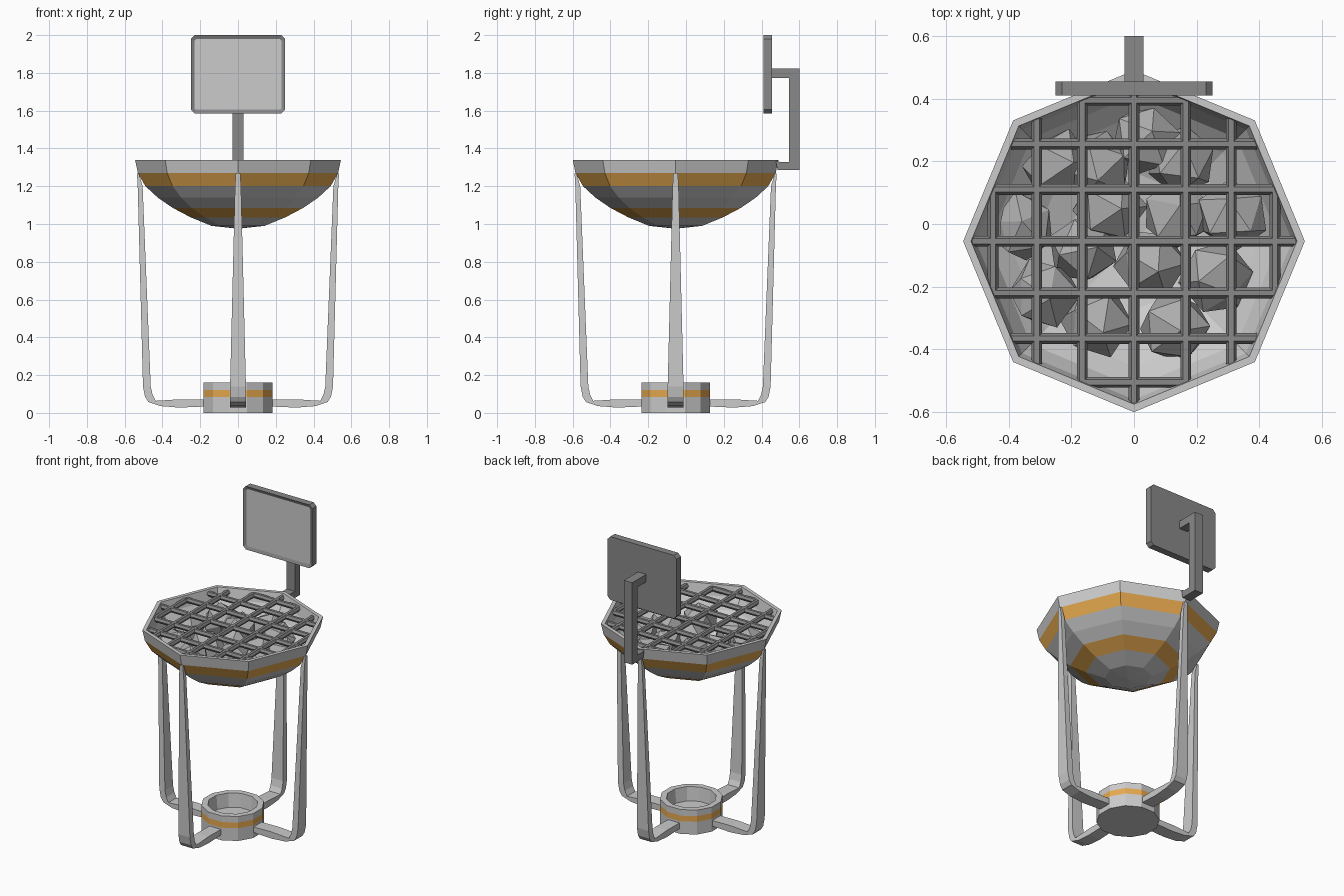
import bpy, bmesh, random
from math import cos, sin, pi, sqrt
from mathutils import Vector, Matrix

if "Cube" in bpy.data.objects:
    bpy.data.objects.remove(bpy.data.objects["Cube"])

random.seed(4)
CY = -0.055  # centre of the fire bowl in y


def material(name, rgb):
    m = bpy.data.materials.new(name)
    m.diffuse_color = (*rgb, 1)
    m.use_nodes = True
    m.node_tree.nodes["Principled BSDF"].inputs["Base Color"].default_value = m.diffuse_color
    return m


orange = material("orange_paint", (0.8, 0.4, 0.08))
dark = material("dark_metal", (0.25, 0.25, 0.25))
stone = material("stone_grey", (0.42, 0.42, 0.42))
light = material("light_metal", (0.75, 0.75, 0.75))
screen_mat = material("screen_grey", (0.6, 0.6, 0.6))


def finish(name, bm, mats):
    bmesh.ops.recalc_face_normals(bm, faces=bm.faces)
    me = bpy.data.meshes.new(name)
    bm.to_mesh(me)
    bm.free()
    for m in mats:
        me.materials.append(m)
    ob = bpy.data.objects.new(name, me)
    bpy.context.collection.objects.link(ob)
    return ob


def lathe(name, profile, n, phase, bands):
    """Revolve (r, z) points; bands lists the profile segments painted orange."""
    bm = bmesh.new()
    rings = []
    for r, z in profile:
        if r == 0:
            rings.append([bm.verts.new((0, CY, z))] * n)
        else:
            rings.append([bm.verts.new((r * cos(phase + 2 * pi * i / n),
                                        CY + r * sin(phase + 2 * pi * i / n), z)) for i in range(n)])
    for k in range(len(rings) - 1):
        a, b = rings[k], rings[k + 1]
        for i in range(n):
            j = (i + 1) % n
            vs = list(dict.fromkeys([a[i], a[j], b[j], b[i]]))
            f = bm.faces.new(vs)
            f.material_index = 1 if k in bands else 0
    return finish(name, bm, [light, orange])


def prism(name, outline, y0, y1, mat):
    """Extrude an (x, z) outline along y."""
    bm = bmesh.new()
    a = [bm.verts.new((x, y0, z)) for x, z in outline]
    b = [bm.verts.new((x, y1, z)) for x, z in outline]
    bm.faces.new(a)
    bm.faces.new(b)
    for i in range(len(a)):
        j = (i + 1) % len(a)
        bm.faces.new([a[i], a[j], b[j], b[i]])
    return finish(name, bm, [mat])


# Octagonal bowl, outside then inside
lathe("fire_bowl", [(0, 0.975), (0.14, 0.99), (0.25, 1.035), (0.345, 1.085), (0.425, 1.14),
                    (0.49, 1.2), (0.53, 1.27), (0.545, 1.34), (0.52, 1.34), (0.505, 1.27),
                    (0.465, 1.2), (0.40, 1.145), (0.32, 1.09), (0.22, 1.045), (0, 1.005)],
      8, 0, {2, 5})

# Twelve-sided base cup
lathe("base_cup", [(0, 0), (0.188, 0), (0.188, 0.083), (0.188, 0.12), (0.188, 0.16),
                   (0.15, 0.16), (0.14, 0.07), (0, 0.07)], 12, pi / 12, {2})

# Four curved legs: (outer r, outer z, inner r, inner z, half width)
leg_path = [(0.535, 1.268, 0.525, 1.268, 0.012), (0.531, 1.2, 0.505, 1.2, 0.016),
            (0.503, 0.14, 0.462, 0.14, 0.042), (0.492, 0.085, 0.452, 0.095, 0.042),
            (0.474, 0.057, 0.436, 0.064, 0.042), (0.41, 0.036, 0.40, 0.066, 0.042),
            (0.31, 0.028, 0.31, 0.072, 0.042), (0.17, 0.034, 0.17, 0.07, 0.042)]
for i in range(4):
    bm = bmesh.new()
    secs = [[bm.verts.new(p) for p in ((ro, -w, zo), (ro, w, zo), (ri, w, zi), (ri, -w, zi))]
            for ro, zo, ri, zi, w in leg_path]
    for a, b in zip(secs, secs[1:]):
        for k in range(4):
            bm.faces.new([a[k], a[(k + 1) % 4], b[(k + 1) % 4], b[k]])
    bm.faces.new(secs[0])
    bm.faces.new(secs[-1])
    bm.transform(Matrix.Translation((0, CY, 0)) @ Matrix.Rotation(i * pi / 2, 4, 'Z'))
    finish(f"leg_{i + 1}", bm, [light])

# Grill grate, bars trimmed to the octagonal rim
bm = bmesh.new()
R, T = 0.52, 0.4142
for off in (-0.45, -0.31, -0.165, 0, 0.165, 0.31, 0.45):
    o = abs(off)
    half = R - o * T if o < R * 0.707 else (R - o) / T
    for turn in (0, pi / 2):
        m = (Matrix.Translation((0, CY, 1.312)) @ Matrix.Rotation(turn, 4, 'Z')
             @ Matrix.Translation((0, off, 0)) @ Matrix.Rotation(pi / 2, 4, 'Y'))
        bmesh.ops.create_cone(bm, cap_ends=True, segments=6, radius1=0.017, radius2=0.017,
                              depth=2 * half, matrix=m)
finish("grill_grate", bm, [dark])

# Faceted stones resting in the bowl
spots = [(0.04, 0.27), (-0.26, 0.2), (-0.12, 0.19), (0.15, 0.2), (-0.36, -0.01), (0.31, 0.03),
         (0.14, 0.03), (-0.08, 0.05), (-0.16, -0.08), (0.05, -0.13), (0.26, -0.17),
         (-0.29, -0.22), (-0.12, -0.31), (0.13, -0.33)]
for i, (x, y) in enumerate(spots):
    bm = bmesh.new()
    bmesh.ops.create_icosphere(bm, subdivisions=1, radius=0.115)
    bm.transform(Matrix.Rotation(random.uniform(0, 6), 4, Vector((random.random(), 1, random.random()))))
    z = 1.135 + 0.4 * (x * x + (y - CY) ** 2)
    for v in bm.verts:
        v.co *= random.uniform(0.95, 1.1)
        v.co += Vector((x, y - CY, z))
        r = v.co.xy.length
        if r > 0.43:
            v.co.xy *= 0.43 / r
            r = 0.43
        floor = 1.27 - 0.25 * sqrt(max(0, 1 - (r / 0.44) ** 2))
        v.co.z = min(max(v.co.z, floor), 1.29)
        v.co.y += CY
    finish(f"stone_{i + 1:02d}", bm, [stone])

# Bracket arm: side profile (y, z) extruded across x
arm = [(0.475, 1.335), (0.485, 1.285), (0.6, 1.285), (0.6, 1.822), (0.445, 1.822),
       (0.445, 1.772), (0.545, 1.772), (0.545, 1.328), (0.50, 1.328)]
ob = prism("display_arm", arm, -0.03, 0.03, dark)
ob.data.transform(Matrix(((0, 1, 0, 0), (1, 0, 0, 0), (0, 0, 1, 0), (0, 0, 0, 1))))
ob.data.flip_normals()

# Display: chamfered slab with a recessed screen
X, Z0, Z1, C = 0.25, 1.585, 2.0, 0.02
slab = [(-X + C, Z0), (X - C, Z0), (X, Z0 + C), (X, Z1 - C),
        (X - C, Z1), (-X + C, Z1), (-X, Z1 - C), (-X, Z0 + C)]
ob = prism("display_panel", slab, 0.41, 0.455, dark)
ob.data.materials.append(screen_mat)
bm = bmesh.new()
bm.from_mesh(ob.data)
bm.faces.ensure_lookup_table()
front = min(bm.faces, key=lambda f: f.calc_center_median().y)
bmesh.ops.inset_region(bm, faces=[front], thickness=0.02, use_even_offset=True)
bmesh.ops.translate(bm, verts=front.verts, vec=(0, 0.008, 0))
front.material_index = 1
bm.to_mesh(ob.data)
bm.free()
